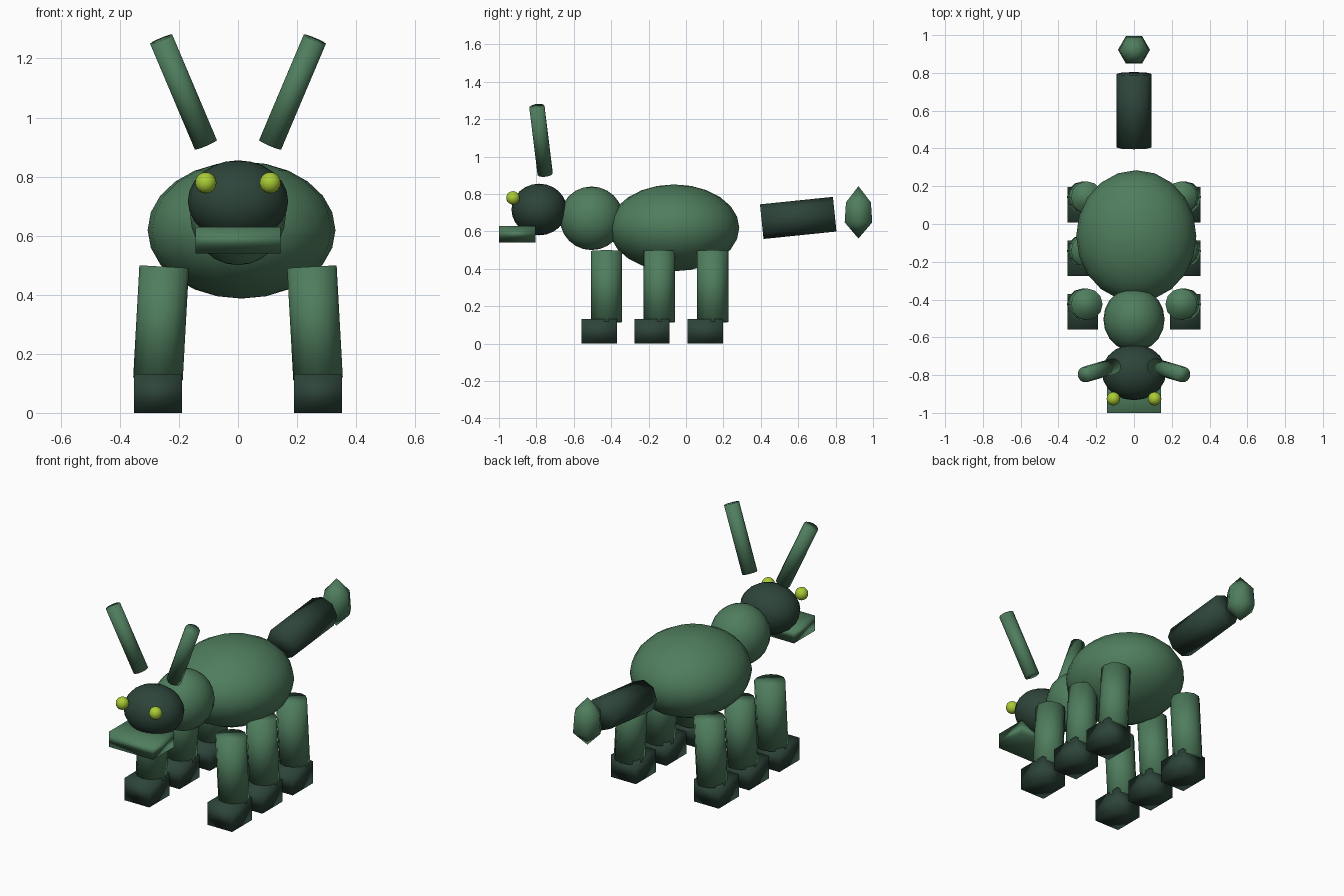
import bpy, math
from mathutils import Vector

if "Cube" in bpy.data.objects:
    bpy.data.objects.remove(bpy.data.objects["Cube"])


def material(name, color):
    m = bpy.data.materials.new(name)
    m.diffuse_color = (*color, 1)
    m.use_nodes = True
    m.node_tree.nodes["Principled BSDF"].inputs["Base Color"].default_value = m.diffuse_color
    return m


GREEN = material("leaf green", (0.078, 0.205, 0.110))
DARK = material("dark green", (0.026, 0.058, 0.041))
YELLOW = material("eye yellow", (0.40, 0.60, 0.035))


def finish(name, mat):
    o = bpy.context.object
    o.name = name
    o.data.materials.append(mat)
    bpy.ops.object.shade_smooth()
    return o


def ellipsoid(name, loc, radii, mat, seg=20, rings=12):
    bpy.ops.mesh.primitive_uv_sphere_add(segments=seg, ring_count=rings, radius=1, location=loc)
    bpy.context.object.scale = radii
    return finish(name, mat)


def box(name, loc, size, mat):
    bpy.ops.mesh.primitive_cube_add(size=1, location=loc)
    bpy.context.object.scale = size
    return finish(name, mat)


def rod(name, start, end, radius, mat, sides=12):
    a, b = Vector(start), Vector(end)
    bpy.ops.mesh.primitive_cylinder_add(vertices=sides, radius=radius,
                                        depth=(b - a).length, location=(a + b) / 2)
    bpy.context.object.rotation_euler = (b - a).to_track_quat('Z', 'Y').to_euler()
    return finish(name, mat)


# Body segments and head
ellipsoid("abdomen", (0.012, -0.063, 0.619), (0.318, 0.348, 0.232), GREEN, 20, 12)
ellipsoid("thorax", (0, -0.505, 0.67), (0.162, 0.17, 0.17), GREEN, 20, 12)
ellipsoid("head", (0, -0.785, 0.717), (0.17, 0.148, 0.138), DARK, 20, 12)

# Jaw plate
box("jaw", (0, -0.902, 0.585), (0.288, 0.196, 0.09), GREEN)

# Mirrored eyes, antennae, legs and feet
for side, s in (("left", -1), ("right", 1)):
    ellipsoid(f"eye_{side}", (s * 0.109, -0.925, 0.779), (0.036,) * 3, YELLOW, 16, 10)
    rod(f"antenna_{side}", (s * 0.109, -0.753, 0.908), (s * 0.26, -0.797, 1.265), 0.042, GREEN)
    for row, y in (("front", -0.425), ("middle", -0.142), ("hind", 0.142)):
        rod(f"{row}_leg_{side}", (s * 0.271, y, 0.115), (s * 0.25, y, 0.495), 0.084, GREEN)
        box(f"{row}_foot_{side}", (s * 0.271, y - 0.039, 0.066), (0.162, 0.188, 0.132), DARK)

# Tail section, tilted upwards
rod("tail", (0, 0.405, 0.652), (0, 0.795, 0.692), 0.093, DARK, 8)

# Six-sided tail tip
rings = [(0.085, 0.648), (0.077, 0.755)]
verts = [(0, 0.922, 0.562), (0, 0.922, 0.842)]
for r, z in rings:
    verts += [(r * math.cos(i * math.pi / 3), 0.922 + r * math.sin(i * math.pi / 3), z)
              for i in range(6)]
faces = []
for i in range(6):
    j = (i + 1) % 6
    faces += [(0, 2 + j, 2 + i), (2 + i, 2 + j, 8 + j, 8 + i), (1, 8 + i, 8 + j)]
mesh = bpy.data.meshes.new("tail_tip")
mesh.from_pydata(verts, [], faces)
tip = bpy.data.objects.new("tail_tip", mesh)
bpy.context.collection.objects.link(tip)
bpy.ops.object.select_all(action='DESELECT')
tip.select_set(True)
bpy.context.view_layer.objects.active = tip
finish("tail_tip", GREEN)
